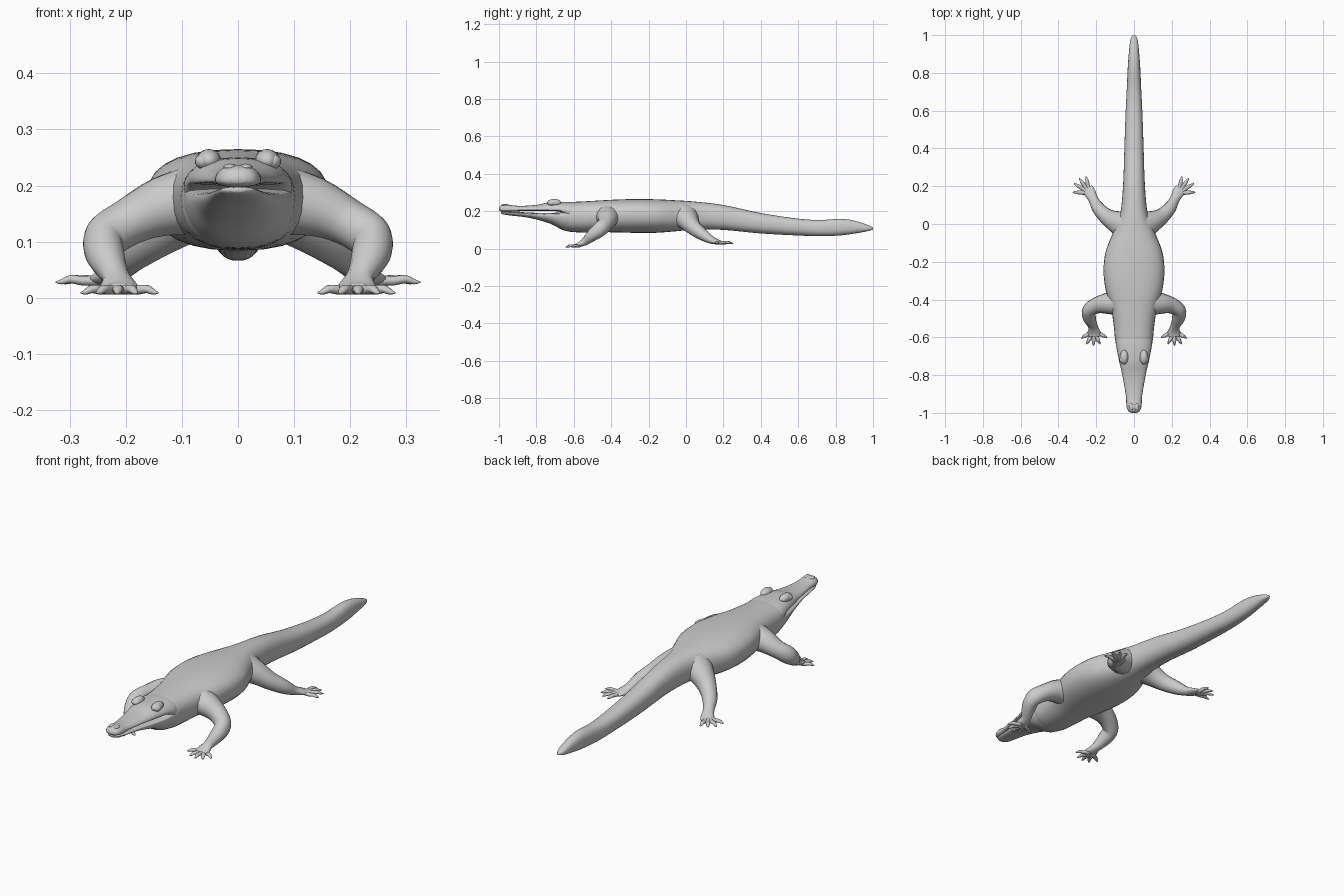
import bpy, bmesh, math
from mathutils import Vector


def smooth_rows(rows, steps):
    """Catmull-Rom interpolation through rows of numbers."""
    out = []
    for i in range(len(rows) - 1):
        a, b, c, d = (rows[max(i - 1, 0)], rows[i], rows[i + 1], rows[min(i + 2, len(rows) - 1)])
        for k in range(steps):
            t = k / steps
            out.append([0.5 * (2 * q + (r - p) * t + (2 * p - 5 * q + 4 * r - s) * t * t
                               + (3 * q - p - 3 * r + s) * t ** 3)
                        for p, q, r, s in zip(a, b, c, d)])
    out.append(list(rows[-1]))
    return out


def finish(name, bm, mirror):
    bmesh.ops.recalc_face_normals(bm, faces=bm.faces)
    for f in bm.faces:
        f.smooth = True
    me = bpy.data.meshes.new(name)
    bm.to_mesh(me)
    bm.free()
    ob = bpy.data.objects.new(name, me)
    bpy.context.collection.objects.link(ob)
    if mirror:
        ob.modifiers.new("mirror", 'MIRROR').use_mirror_merge = False
    return ob


def loft(name, rings, mirror=False):
    bm = bmesh.new()
    loops = [[bm.verts.new(p) for p in r] for r in rings]
    n = len(loops[0])
    for a, b in zip(loops, loops[1:]):
        for i in range(n):
            bm.faces.new((a[i], a[(i + 1) % n], b[(i + 1) % n], b[i]))
    bm.faces.new(loops[0])
    bm.faces.new(loops[-1])
    return finish(name, bm, mirror)


def power(v, e):
    return math.copysign(abs(v) ** e, v)


def trunk(name, rows, e=0.85, n=28):
    """rows: y, half width, top z, bottom z, z of the widest line."""
    rings = []
    for y, w, top, bot, mid in smooth_rows(rows, 4):
        ring = []
        for i in range(n):
            a = 2 * math.pi * i / n
            s = power(math.sin(a), e)
            ring.append((w * power(math.cos(a), e), y, mid + s * (top - mid if s > 0 else mid - bot)))
        rings.append(ring)
    return loft(name, rings)


def limb(name, rows, n=14, steps=4):
    """rows: x, y, z, sideways radius, upright radius."""
    rows = smooth_rows(rows, steps)
    pts = [Vector(r[:3]) for r in rows]
    rings = []
    for i, r in enumerate(rows):
        t = (pts[min(i + 1, len(pts) - 1)] - pts[max(i - 1, 0)]).normalized()
        side = t.cross(Vector((0, 0, 1))).normalized()
        up = side.cross(t)
        rings.append([pts[i] + side * r[3] * math.cos(2 * math.pi * k / n)
                      + up * r[4] * math.sin(2 * math.pi * k / n) for k in range(n)])
    return loft(name, rings, True)


def ball(name, loc, size):
    bm = bmesh.new()
    bmesh.ops.create_uvsphere(bm, u_segments=16, v_segments=10, radius=1)
    for v in bm.verts:
        v.co = Vector([c * s + o for c, s, o in zip(v.co, size, loc)])
    return finish(name, bm, True)


# Neck, belly and tail
trunk("body_and_tail", [
    (-0.66, 0.075, 0.235, 0.115, 0.18), (-0.62, 0.098, 0.248, 0.092, 0.18),
    (-0.55, 0.106, 0.252, 0.086, 0.175), (-0.45, 0.121, 0.258, 0.088, 0.18),
    (-0.35, 0.150, 0.263, 0.086, 0.185), (-0.25, 0.161, 0.265, 0.084, 0.185),
    (-0.15, 0.151, 0.263, 0.085, 0.18), (-0.05, 0.113, 0.258, 0.093, 0.175),
    (0.05, 0.074, 0.251, 0.102, 0.175), (0.20, 0.058, 0.233, 0.100, 0.165),
    (0.40, 0.051, 0.190, 0.081, 0.135), (0.60, 0.044, 0.160, 0.070, 0.115),
    (0.72, 0.038, 0.153, 0.066, 0.108), (0.83, 0.033, 0.159, 0.071, 0.112),
    (0.91, 0.027, 0.147, 0.082, 0.112), (0.975, 0.019, 0.125, 0.094, 0.108),
    (1.0, 0.006, 0.112, 0.102, 0.107)])

# Upper jaw and skull
trunk("skull", [
    (-1.0, 0.012, 0.217, 0.205, 0.211), (-0.99, 0.030, 0.231, 0.199, 0.21),
    (-0.965, 0.040, 0.237, 0.197, 0.209), (-0.92, 0.042, 0.230, 0.198, 0.209),
    (-0.86, 0.051, 0.229, 0.201, 0.208), (-0.79, 0.064, 0.235, 0.202, 0.207),
    (-0.73, 0.078, 0.248, 0.200, 0.206), (-0.67, 0.090, 0.250, 0.195, 0.205),
    (-0.62, 0.097, 0.250, 0.150, 0.195), (-0.57, 0.085, 0.245, 0.130, 0.19)], 0.9)

# Lower jaw and throat
trunk("lower_jaw", [
    (-0.99, 0.012, 0.196, 0.188, 0.193), (-0.975, 0.030, 0.198, 0.182, 0.192),
    (-0.93, 0.038, 0.197, 0.176, 0.189), (-0.86, 0.047, 0.194, 0.168, 0.186),
    (-0.79, 0.060, 0.191, 0.153, 0.182), (-0.72, 0.078, 0.191, 0.131, 0.182),
    (-0.66, 0.092, 0.196, 0.100, 0.184), (-0.60, 0.098, 0.215, 0.088, 0.18),
    (-0.56, 0.085, 0.215, 0.095, 0.175)], 0.9)

# Brow bumps, eyes, and nostrils
ball("brow", (0.052, -0.705, 0.245), (0.022, 0.038, 0.020))
ball("eye", (0.061, -0.718, 0.243), (0.016, 0.019, 0.014))
ball("nostril", (0.014, -0.968, 0.233), (0.012, 0.018, 0.006))

# Legs, flattening out into the feet
limb("front_leg", [
    (0.07, -0.415, 0.175, 0.075, 0.065), (0.135, -0.42, 0.162, 0.058, 0.054),
    (0.195, -0.43, 0.135, 0.044, 0.042), (0.238, -0.458, 0.105, 0.037, 0.041),
    (0.235, -0.50, 0.072, 0.034, 0.033), (0.218, -0.54, 0.038, 0.025, 0.021),
    (0.212, -0.572, 0.021, 0.034, 0.013), (0.212, -0.595, 0.016, 0.032, 0.008)])
limb("back_leg", [
    (0.04, -0.01, 0.175, 0.085, 0.068), (0.095, 0.012, 0.148, 0.060, 0.054),
    (0.145, 0.04, 0.113, 0.043, 0.042), (0.19, 0.085, 0.078, 0.034, 0.033),
    (0.215, 0.13, 0.049, 0.026, 0.022), (0.233, 0.165, 0.036, 0.031, 0.014),
    (0.248, 0.188, 0.030, 0.030, 0.008)])

# Toes fan from each palm and end in a pointed claw
toes = {
    "front_toe": ((0.212, -0.565, 0.018), 0.009,
                  [(0.142, -0.602), (0.18, -0.637), (0.215, -0.645), (0.252, -0.637), (0.28, -0.605)]),
    "back_toe": ((0.236, 0.165, 0.032), 0.028,
                 [(0.325, 0.168), (0.318, 0.215), (0.29, 0.243), (0.254, 0.253)]),
}
for name, (palm, tip_z, tips) in toes.items():
    base = Vector(palm)
    for x, y in tips:
        tip = Vector((x, y, tip_z))
        rows = [(*base.lerp(tip, t), r, r * 0.8) for t, r in
                ((0.15, 0.013), (0.45, 0.011), (0.7, 0.0095), (0.88, 0.006), (1.0, 0.0015))]
        rows[2] = (*(Vector(rows[2][:3]) + Vector((0, 0, 0.004))), *rows[2][3:])
        limb(name, rows, n=10, steps=3)
